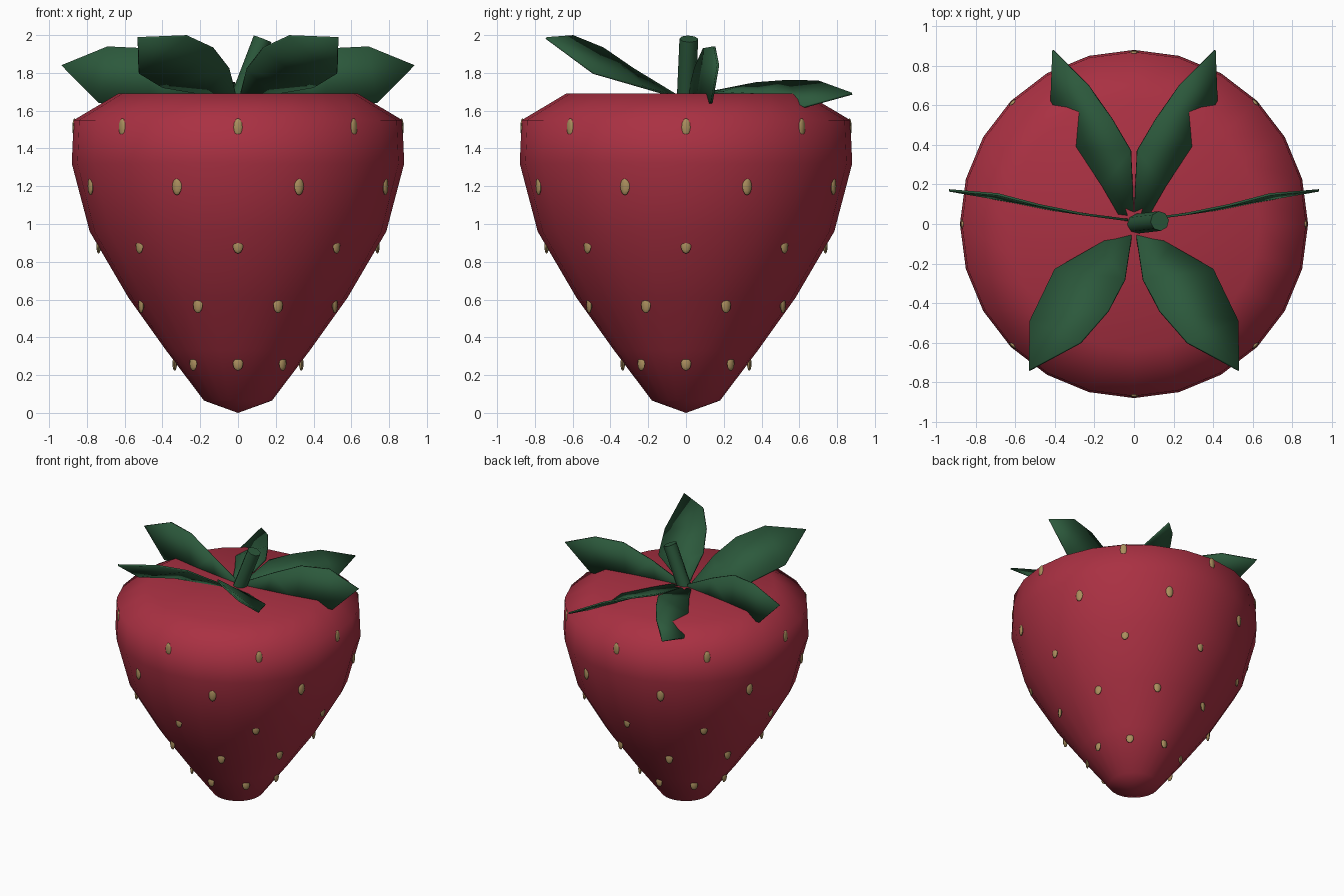
import bpy, bmesh, math
from mathutils import Vector, Matrix

if "Cube" in bpy.data.objects:
    bpy.data.objects.remove(bpy.data.objects["Cube"])


def material(name, rgb):
    m = bpy.data.materials.new(name)
    m.diffuse_color = (*rgb, 1)
    m.use_nodes = True
    m.node_tree.nodes["Principled BSDF"].inputs["Base Color"].default_value = m.diffuse_color
    return m


RED = material("red", (0.40, 0.03, 0.055))
GREEN = material("green", (0.025, 0.10, 0.045))
TAN = material("tan", (0.40, 0.27, 0.11))


def finish(bm, name, mat, angle):
    bmesh.ops.recalc_face_normals(bm, faces=bm.faces)
    me = bpy.data.meshes.new(name)
    bm.to_mesh(me)
    bm.free()
    ob = bpy.data.objects.new(name, me)
    bpy.context.collection.objects.link(ob)
    me.materials.append(mat)
    bpy.ops.object.select_all(action='DESELECT')
    ob.select_set(True)
    bpy.context.view_layer.objects.active = ob
    bpy.ops.object.shade_smooth_by_angle(angle=math.radians(angle))
    return ob


# Fruit body: revolved profile, 24 sides
profile = [(0, 0), (0.18, 0.065), (0.38, 0.33), (0.58, 0.61), (0.785, 0.96),
           (0.88, 1.32), (0.87, 1.55), (0.635, 1.69), (0, 1.69)]
bm = bmesh.new()
verts = [bm.verts.new((r, 0, z)) for r, z in profile]
edges = [bm.edges.new(p) for p in zip(verts, verts[1:])]
bmesh.ops.spin(bm, geom=verts + edges, cent=(0, 0, 0), axis=(0, 0, 1),
               angle=2 * math.pi, steps=24)
bmesh.ops.remove_doubles(bm, verts=bm.verts, dist=0.001)
finish(bm, "fruit_body", RED, 60)

# Seeds: five staggered rings of eight
bm = bmesh.new()
rings = [(1.51, 0.865, 0.050), (1.20, 0.845, 0.048), (0.885, 0.738, 0.042),
         (0.57, 0.555, 0.042), (0.26, 0.335, 0.037)]
for row, (z, r, h) in enumerate(rings):
    for i in range(8):
        a = math.radians(45 * i + 22.5 * (row % 2))
        m = (Matrix.Rotation(a, 4, 'Z') @ Matrix.Translation((r, 0, z))
             @ Matrix.Diagonal((0.012, 0.027, h, 1)))
        bmesh.ops.create_uvsphere(bm, u_segments=8, v_segments=6, radius=1, matrix=m)
finish(bm, "seeds", TAN, 60)

# Stem: leaning cylinder
a, b = Vector((0, 0, 1.64)), Vector((0.13, 0.015, 1.98))
bm = bmesh.new()
m = Matrix.Translation((a + b) / 2) @ (b - a).to_track_quat('Z', 'Y').to_matrix().to_4x4()
bmesh.ops.create_cone(bm, cap_ends=True, segments=8, radius1=0.05, radius2=0.05,
                      depth=(b - a).length, matrix=m)
finish(bm, "stem", GREEN, 50)

# Leaves: two edge paths from base to a shared tip, mirrored across x
leaves = {
    "front_leaf": ([(0.01, -0.05, 1.68), (0.045, -0.28, 1.82), (0.13, -0.44, 1.93), (0.27, -0.60, 1.995)],
                   [(0.03, -0.02, 1.67), (0.19, -0.11, 1.69), (0.40, -0.23, 1.725), (0.525, -0.49, 1.80)],
                   (0.53, -0.74, 1.985)),
    "side_leaf": ([(0.03, 0.02, 1.71), (0.26, 0.05, 1.83), (0.48, 0.095, 1.93), (0.69, 0.15, 1.94)],
                  [(0.03, 0.02, 1.66), (0.22, 0.045, 1.65), (0.46, 0.08, 1.63), (0.735, 0.135, 1.64)],
                  (0.935, 0.17, 1.84)),
    "back_leaf": ([(0.0, 0.04, 1.68), (0.015, 0.37, 1.745), (0.11, 0.53, 1.757), (0.23, 0.70, 1.755)],
                  [(0.08, 0.05, 1.69), (0.16, 0.19, 1.695), (0.29, 0.39, 1.685), (0.42, 0.625, 1.62)],
                  (0.41, 0.88, 1.69)),
}
for name, (edge_a, edge_b, tip) in leaves.items():
    for side, s in (("right", 1), ("left", -1)):
        bm = bmesh.new()
        add = lambda p: bm.verts.new((s * p[0], p[1], p[2]))
        va, vb, vt = [add(p) for p in edge_a], [add(p) for p in edge_b], add(tip)
        for i in range(3):
            bm.faces.new((va[i], va[i + 1], vb[i + 1], vb[i]))
        bm.faces.new((va[3], vt, vb[3]))
        if sum(f.normal.z for f in bm.faces) < 0:
            bmesh.ops.reverse_faces(bm, faces=bm.faces)
        leaf = finish(bm, f"{name}_{side}", GREEN, 40)
        thick = leaf.modifiers.new("thickness", 'SOLIDIFY')
        thick.thickness = 0.012
        thick.offset = 0
